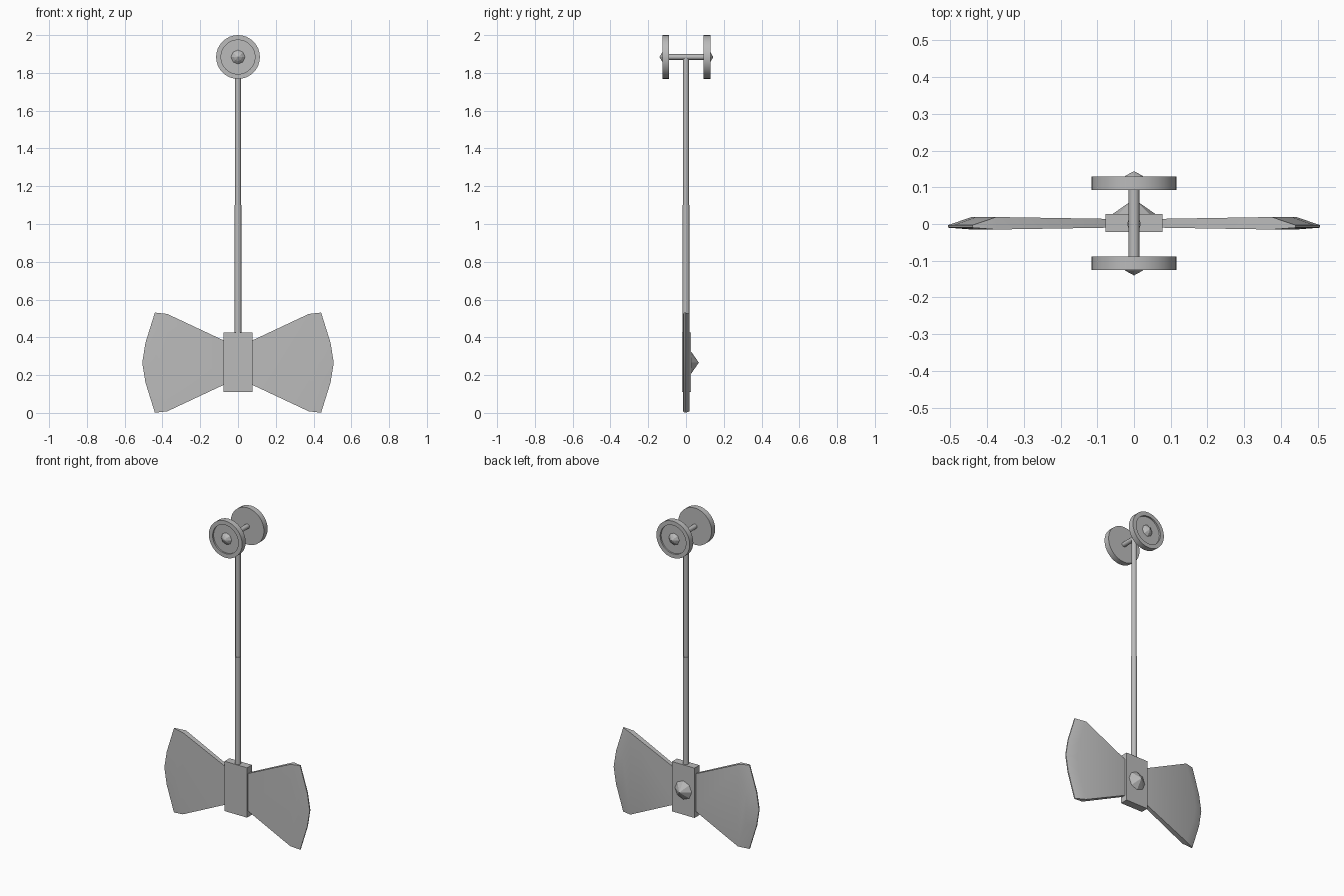
import bpy, bmesh, math
from mathutils import Matrix, Vector

cube = bpy.data.objects.get("Cube")
if cube:
    bpy.data.objects.remove(cube, do_unlink=True)

grey = bpy.data.materials.new("plain_grey")
grey.use_nodes = True
colour = (0.5, 0.5, 0.5, 1)
grey.diffuse_color = colour
grey.node_tree.nodes["Principled BSDF"].inputs["Base Color"].default_value = colour


def finish(name, bm, smooth=None):
    """Turn a bmesh into a named, coloured object."""
    bmesh.ops.recalc_face_normals(bm, faces=bm.faces[:])
    mesh = bpy.data.meshes.new(name)
    bm.to_mesh(mesh)
    bm.free()
    mesh.materials.append(grey)
    obj = bpy.data.objects.new(name, mesh)
    bpy.context.collection.objects.link(obj)
    if smooth:
        bpy.ops.object.select_all(action='DESELECT')
        obj.select_set(True)
        bpy.context.view_layer.objects.active = obj
        bpy.ops.object.shade_smooth_by_angle(angle=math.radians(smooth))
    return obj


def lathe(name, profile, sides, matrix, smooth=None):
    """Spin (radius, height) points around the local z axis."""
    bm = bmesh.new()
    verts = [bm.verts.new((r, 0, h)) for r, h in profile]
    edges = [bm.edges.new(pair) for pair in zip(verts, verts[1:])]
    bmesh.ops.spin(bm, geom=verts + edges, axis=(0, 0, 1), cent=(0, 0, 0),
                   angle=math.tau, steps=sides, use_duplicate=False)
    bmesh.ops.remove_doubles(bm, verts=bm.verts[:], dist=1e-5)
    bm.transform(matrix)
    return finish(name, bm, smooth)


def along_y(z, direction=1, y=0):
    """Place local z along +y or -y."""
    turn = Matrix.Rotation(-direction * math.pi / 2, 4, 'X')
    return Matrix.Translation((0, y, z)) @ turn


WHEEL_Z = 1.884
HEAD_Z = 0.266

# Shaft in two thicknesses
lathe("upper_shaft", [(0, 1.0), (0.016, 1.0), (0.016, 1.88), (0, 1.88)],
      12, Matrix(), 40)
lathe("lower_shaft", [(0, 0.4), (0.0185, 0.4), (0.0185, 1.1), (0, 1.1)],
      12, Matrix(), 40)

# Axle and the pair of dished wheels with pointed hubs
lathe("axle", [(0, -0.1), (0.015, -0.1), (0.015, 0.1), (0, 0.1)],
      12, along_y(WHEEL_Z), 40)
wheel = [(0, 0.091), (0.116, 0.091), (0.116, 0.127), (0.09, 0.127),
         (0.09, 0.117), (0, 0.117)]
hub = [(0, 0.112), (0.037, 0.117), (0.022, 0.13), (0, 0.142)]
for side, direction in (("front", -1), ("back", 1)):
    place = along_y(WHEEL_Z, direction, 0.002)
    lathe(side + "_wheel", wheel, 32, place, 40)
    lathe(side + "_hub", hub, 8, place)

# Block holding the blades
bm = bmesh.new()
bmesh.ops.create_cube(bm, size=1)
bm.transform(Matrix.Translation((0, 0.0025, HEAD_Z + 0.002))
             @ Matrix.Diagonal((0.156, 0.049, 0.314, 1)))
finish("head_block", bm)

# Pointed stud on the back of the block
lathe("back_stud", [(0, 0.02), (0.06, 0.026), (0, 0.068)], 8, along_y(HEAD_Z))

# Blades: thick body that thins to a curved cutting edge
BODY = [(0.07, -0.115), (0.375, -0.258), (0.43, -0.1), (0.442, 0),
        (0.43, 0.1), (0.375, 0.258), (0.07, 0.115)]
EDGE = [(0.44, -0.265), (0.49, -0.105), (0.507, 0), (0.49, 0.105), (0.44, 0.265)]


def blade(name, sign):
    bm = bmesh.new()

    def ring(points, y_at):
        return [bm.verts.new((sign * x, y_at(x), HEAD_Z + z)) for x, z in points]

    def root_blend(at_root, at_end):
        return lambda x: at_root + (at_end - at_root) * min(1, (x - 0.07) / 0.3)

    layers = []
    for body_y, edge_y in ((root_blend(-0.010, -0.015), -0.010),
                           (root_blend(0.014, 0.019), -0.003)):
        body = ring(BODY, body_y)
        edge = ring(EDGE, lambda x: edge_y)
        for i in range(3):
            bm.faces.new((body[i], body[i + 1], body[5 - i], body[6 - i])
                         if i < 2 else (body[2], body[3], body[4]))
        for i in range(4):
            bm.faces.new((body[i + 1], edge[i], edge[i + 1], body[i + 2]))
        layers.append([body[0], body[1]] + edge + [body[5], body[6]])
    # Close the outline between the two sides
    front, back = layers
    for i in range(len(front)):
        j = (i + 1) % len(front)
        bm.faces.new((front[i], front[j], back[j], back[i]))
    return finish(name, bm, 40)


blade("left_blade", 1)
blade("right_blade", -1)
